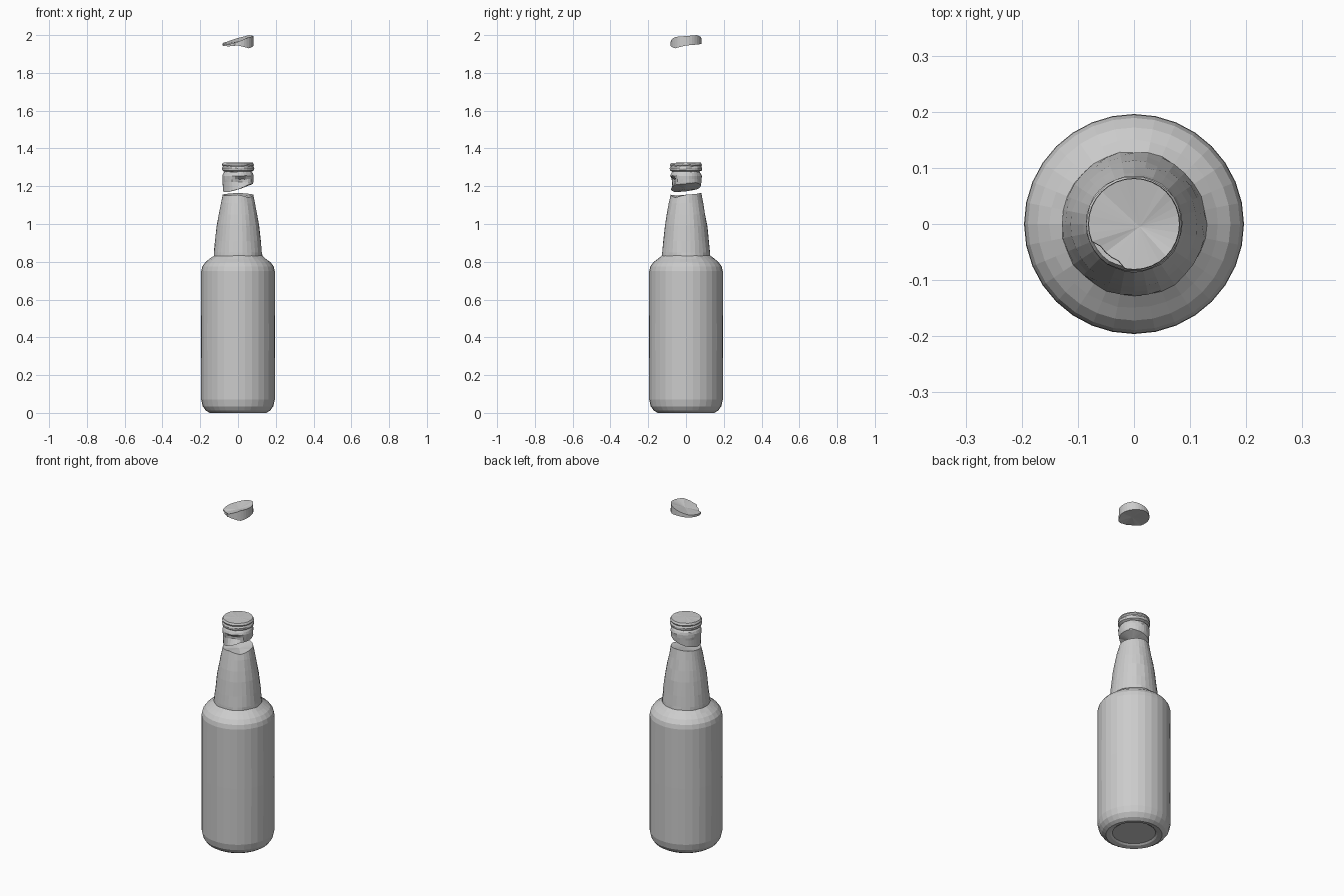
import bpy, bmesh, math, random

if "Cube" in bpy.data.objects:
    bpy.data.objects.remove(bpy.data.objects["Cube"])
random.seed(4)
SEG = 32


def around(keys, i):
    """Interpolate eight heights (every 45 degrees from +x) at segment i."""
    t = i / SEG * 8
    a = int(t)
    f = t - a
    return keys[a % 8] * (1 - f) + keys[(a + 1) % 8] * f


def lathe(name, profile, low=None, high=None, low_mid=0.0, high_mid=0.0, jitter=0.0, shape=None):
    """Revolve (r, z) points; low / high replace the end rings with jagged breaks."""
    bm = bmesh.new()
    rings = []
    last = len(profile) - 1
    for k, (r, z) in enumerate(profile):
        ring = []
        for i in range(SEG):
            a = 2 * math.pi * i / SEG
            rr, zz = r, z
            if k == 0 and low:
                zz = around(low, i)
            elif k == last and high:
                zz = around(high, i)
            elif jitter and z > 0.8:
                rr += random.uniform(-jitter, jitter)
                zz += random.uniform(-jitter, jitter)
            if shape:
                rr = shape(math.degrees(a), k, rr)
            ring.append(bm.verts.new((rr * math.cos(a), rr * math.sin(a), zz)))
        rings.append(ring)
    for r0, r1 in zip(rings, rings[1:]):
        for i in range(SEG):
            j = (i + 1) % SEG
            bm.faces.new((r0[i], r0[j], r1[j], r1[i]))
    # close the ends as faceted fans
    for ring, mid, flip in ((rings[0], low_mid, True), (rings[-1], high_mid, False)):
        c = bm.verts.new((0.01, -0.005, mid))
        for i in range(SEG):
            j = (i + 1) % SEG
            bm.faces.new((c, ring[j], ring[i]) if flip else (c, ring[i], ring[j]))
    bmesh.ops.recalc_face_normals(bm, faces=bm.faces)
    me = bpy.data.meshes.new(name)
    bm.to_mesh(me)
    bm.free()
    ob = bpy.data.objects.new(name, me)
    bpy.context.collection.objects.link(ob)
    return ob


# heights of the two break surfaces, measured on the floating shard
shard_low = [1.945, 1.95, 1.955, 1.95, 1.945, 1.94, 1.945, 1.93]
shard_high = [1.995, 2.0, 1.985, 1.965, 1.955, 1.95, 1.965, 1.99]

# bottle body with recessed base, shoulder ledge and broken neck
lathe("bottle_body",
      [(0.115, 0.012), (0.125, 0.005), (0.15, 0.0), (0.17, 0.012), (0.187, 0.035), (0.195, 0.07),
       (0.196, 0.4), (0.195, 0.75), (0.189, 0.775), (0.172, 0.798), (0.15, 0.815),
       (0.129, 0.832), (0.127, 0.85), (0.121, 0.91), (0.112, 0.99), (0.102, 1.05),
       (0.09, 1.11), (0.081, 1.15)],
      high=[z - 0.79 for z in shard_low], low_mid=0.012, high_mid=1.145, jitter=0.0015)


# broken-off upper neck, chipped at the front
def chip(deg, k, r):
    if k in (1, 2) and 250 < deg < 320:
        return r - 0.022 * math.sin(math.radians((deg - 250) / 70 * 180))
    return r


lathe("upper_neck",
      [(0.079, 1.18), (0.081, 1.222), (0.082, 1.237), (0.083, 1.255), (0.079, 1.268), (0.072, 1.277)],
      low=[z - 0.782 for z in shard_high], low_mid=1.185, high_mid=1.277,
      jitter=0.0015, shape=chip)

# crown cap
lathe("cap", [(0.072, 1.277), (0.084, 1.284), (0.086, 1.296), (0.081, 1.306),
              (0.085, 1.313), (0.079, 1.324)],
      low_mid=1.277, high_mid=1.325, jitter=0.001)


# shard thrown upward, with its thin corner broken away
def missing_corner(deg, k, r):
    return r * 0.88 if 205 < deg < 250 else r


lathe("flying_shard", [(0.082, 1.94), (0.081, 1.98)], low=shard_low, high=shard_high,
      low_mid=1.95, high_mid=1.968, shape=missing_corner)
